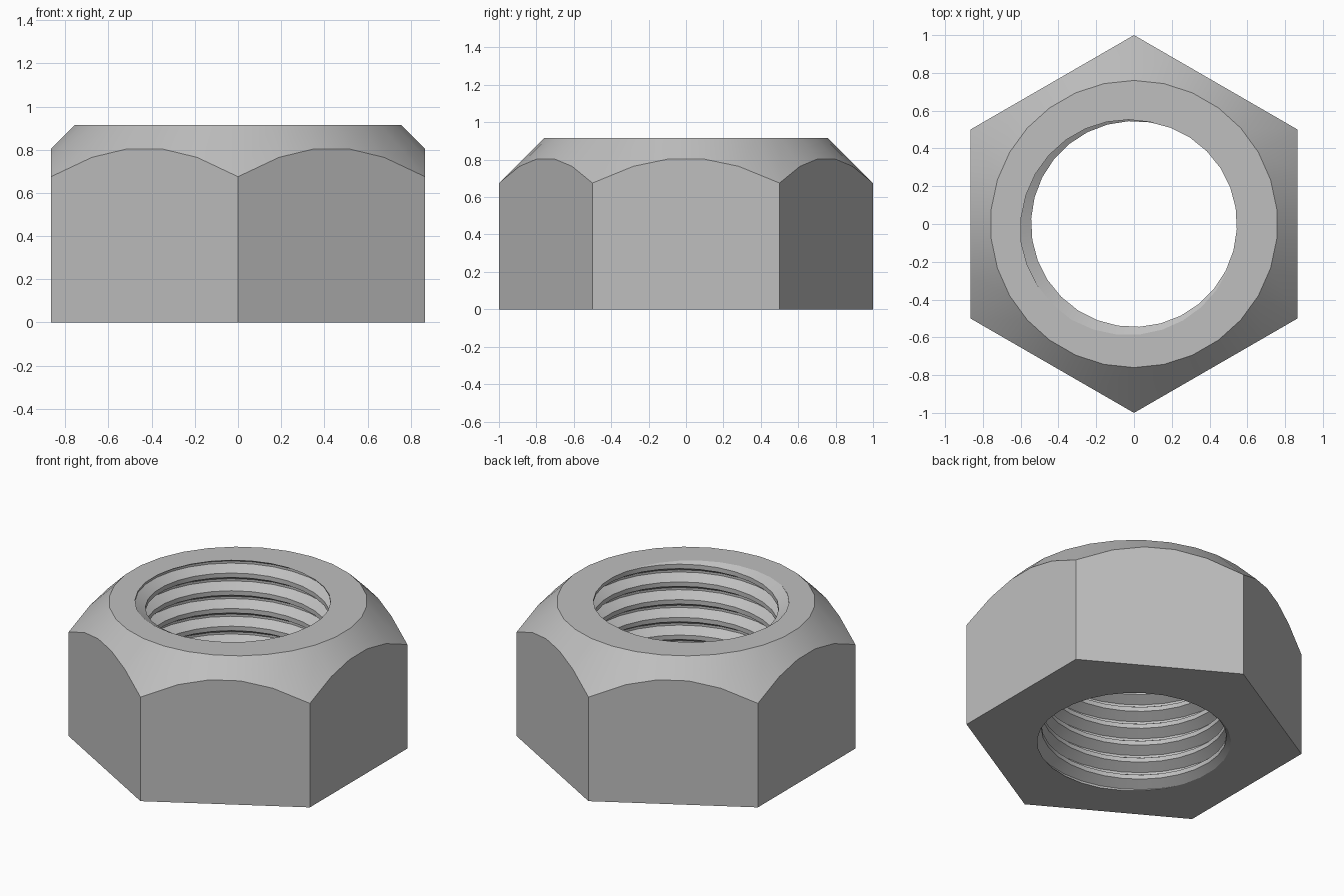
import bpy, bmesh, math
from mathutils import Vector

if "Cube" in bpy.data.objects:
    bpy.data.objects.remove(bpy.data.objects["Cube"])

HEIGHT = 0.915        # overall height
FLAT = 0.866          # centre to flat side
TOP_R = 0.76          # radius of the round top face
MINOR, MAJOR = 0.545, 0.606   # thread crest and root radii
PITCH = 0.115
SEG = 30
START = math.radians(213)     # angle where a thread root meets the top face

bm = bmesh.new()


def loop(points):
    return [bm.verts.new(p) for p in points]


def bridge(a, b):
    n = len(a)
    for i in range(n):
        bm.faces.new((a[i], a[(i + 1) % n], b[(i + 1) % n], b[i]))


# Threaded bore: one helical grid, wider than the nut, trimmed to its height
profile = [(-0.4375, MINOR), (-0.0625, MAJOR), (0.0625, MAJOR), (0.4375, MINOR)]
# shift the flank ends so that a quarter-pitch crest remains
profile = [(-0.375, MINOR), (-0.0625, MAJOR), (0.0625, MAJOR), (0.375, MINOR)]
turns = math.ceil(HEIGHT / PITCH) + 4
columns = []
for i in range(SEG + 1):
    a = START + 2 * math.pi * i / SEG
    col = []
    for k in range(-turns, 3):
        for dz, r in profile:
            z = HEIGHT + PITCH * (k + i / SEG + dz)
            col.append(bm.verts.new((r * math.cos(a), r * math.sin(a), z)))
    columns.append(col)
for c, d in zip(columns, columns[1:]):
    for j in range(len(c) - 1):
        bm.faces.new((c[j], d[j], d[j + 1], c[j + 1]))
bmesh.ops.remove_doubles(bm, verts=bm.verts[:], dist=1e-5)
for z, n in ((HEIGHT, 1), (0, -1)):
    bmesh.ops.bisect_plane(bm, geom=bm.verts[:] + bm.edges[:] + bm.faces[:], dist=1e-6,
                           plane_co=(0, 0, z), plane_no=(0, 0, n), clear_outer=True)

# Hexagonal sides and the conical chamfer above them
bottom, shoulder, top = [], [], []
for i in range(SEG):
    a = math.pi / 2 + 2 * math.pi * i / SEG
    off = (a - math.pi / 2) % (math.pi / 3) - math.pi / 6
    r = FLAT / math.cos(off)
    d = Vector((math.cos(a), math.sin(a), 0))
    up = Vector((0, 0, 1))
    bottom.append(d * r)
    shoulder.append(d * r + up * (HEIGHT - (r - TOP_R)))
    top.append(d * TOP_R + up * HEIGHT)
bottom, shoulder, top = loop(bottom), loop(shoulder), loop(top)
bridge(bottom, shoulder)
bridge(shoulder, top)

# Flat top and bottom faces between the outline and the bore
for z in (HEIGHT, 0):
    rim = [e for e in bm.edges if e.is_boundary
           and all(abs(v.co.z - z) < 1e-4 for v in e.verts)]
    bmesh.ops.triangle_fill(bm, edges=rim, use_beauty=True, use_dissolve=False,
                            normal=(0, 0, 1 if z else -1))
bmesh.ops.recalc_face_normals(bm, faces=bm.faces[:])

mesh = bpy.data.meshes.new("hex_nut")
bm.to_mesh(mesh)
bm.free()
nut = bpy.data.objects.new("hex_nut", mesh)
bpy.context.collection.objects.link(nut)

steel = bpy.data.materials.new("steel grey")
steel.diffuse_color = (0.52, 0.52, 0.52, 1)
steel.use_nodes = True
steel.node_tree.nodes["Principled BSDF"].inputs["Base Color"].default_value = steel.diffuse_color
mesh.materials.append(steel)

bpy.context.view_layer.objects.active = nut
nut.select_set(True)
bpy.ops.object.shade_smooth_by_angle(angle=math.radians(25))
